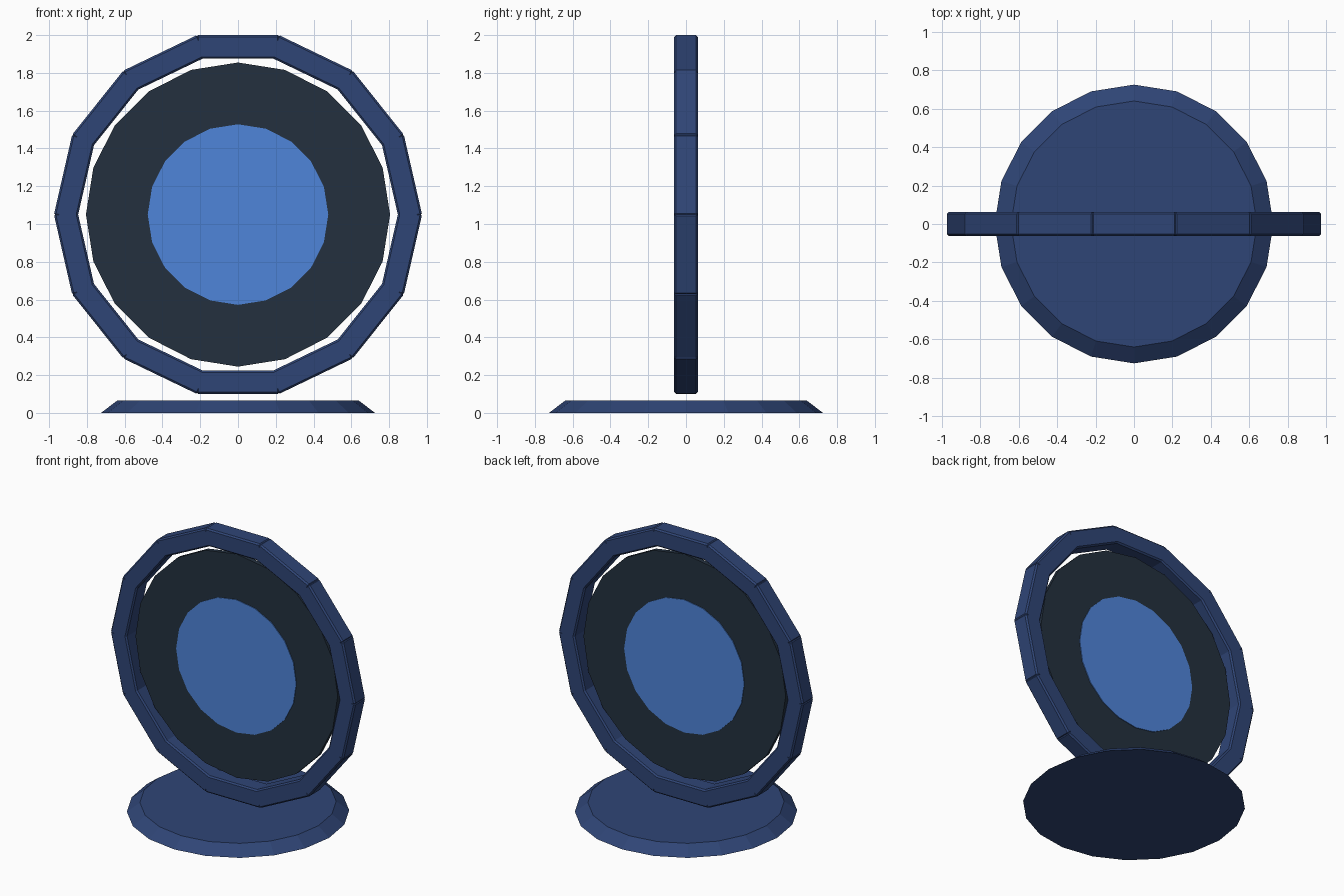
import bpy, bmesh, math
from mathutils import Matrix

if "Cube" in bpy.data.objects:
    bpy.data.objects.remove(bpy.data.objects["Cube"])

CENTRE = Matrix.Translation((0, 0, 1.05))


def material(name, rgb):
    m = bpy.data.materials.new(name)
    lin = [(c / 255 / 12.92) if c / 255 <= 0.04045 else ((c / 255 + 0.055) / 1.055) ** 2.4 for c in rgb]
    m.diffuse_color = (*lin, 1)
    m.use_nodes = True
    m.node_tree.nodes["Principled BSDF"].inputs["Base Color"].default_value = m.diffuse_color
    return m


def add_object(name, bm, mat):
    mesh = bpy.data.meshes.new(name)
    bm.to_mesh(mesh)
    bm.free()
    mesh.materials.append(mat)
    obj = bpy.data.objects.new(name, mesh)
    bpy.context.collection.objects.link(obj)
    return obj


def disc(name, mat, r1, r2, depth, matrix, sides=20):
    bm = bmesh.new()
    bmesh.ops.create_cone(bm, cap_ends=True, segments=sides, radius1=r1, radius2=r2,
                          depth=depth, matrix=matrix)
    return add_object(name, bm, mat)


navy = material("navy blue", (47, 69, 118))
dark = material("dark slate", (35, 48, 62))
bright = material("bright blue", (79, 133, 218))

# Low tapered base
disc("base", navy, 0.725, 0.64, 0.065, Matrix.Translation((0, 0, 0.0325)))

# Upright discs filling the ring, seen from both sides
upright = CENTRE @ Matrix.Rotation(math.pi / 2, 4, 'X')
disc("dark_disc", dark, 0.805, 0.805, 0.032, upright)
disc("glowing_centre", bright, 0.478, 0.478, 0.042, upright)

# Ring of fourteen bevelled blocks
SEGMENTS = 14
THICK = 0.125
for i in range(SEGMENTS):
    bm = bmesh.new()
    bmesh.ops.create_cube(bm, size=1, matrix=Matrix.Diagonal((0.44, THICK, THICK, 1)))
    bmesh.ops.bevel(bm, geom=bm.edges[:], offset=0.01, segments=1, affect='EDGES')
    turn = Matrix.Rotation(2 * math.pi * i / SEGMENTS, 4, 'Y')
    bm.transform(CENTRE @ turn @ Matrix.Translation((0, 0, 0.95 - THICK / 2)))
    add_object(f"ring_block_{i + 1}", bm, navy)
